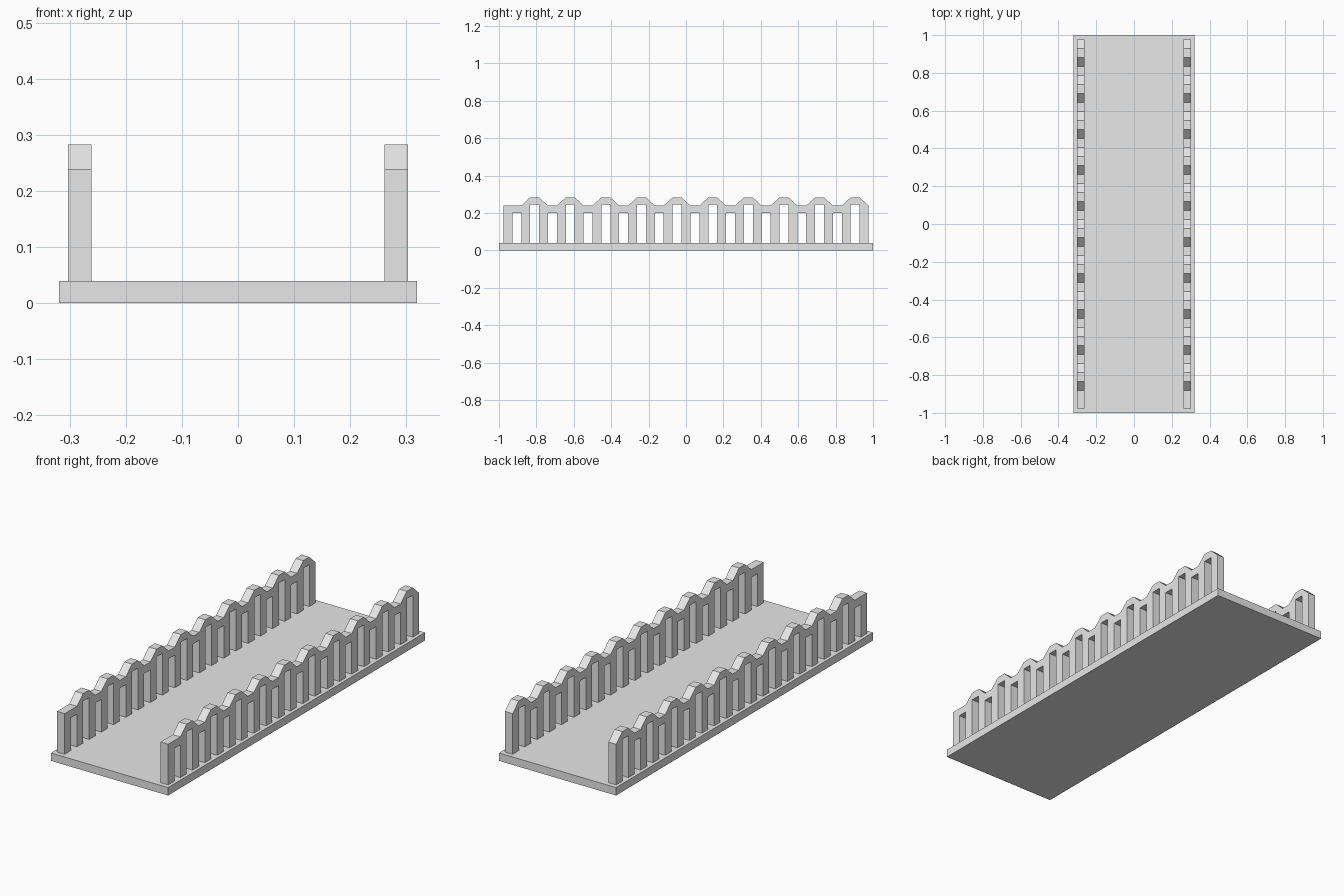
import bpy
import bmesh

cube = bpy.data.objects.get("Cube")
if cube:
    bpy.data.objects.remove(cube, do_unlink=True)

stone = bpy.data.materials.new("light_grey_stone")
stone.use_nodes = True
colour = (0.8, 0.8, 0.8, 1)
stone.diffuse_color = colour
stone.node_tree.nodes["Principled BSDF"].inputs["Base Color"].default_value = colour

DECK_HALF_X, DECK_TOP = 0.319, 0.039
RAIL_IN, RAIL_OUT = 0.261, 0.303
RAIL_HALF_Y = 0.976
SEGMENTS = 41                       # posts and openings alternate
STEP = 2 * RAIL_HALF_Y / SEGMENTS
LOW, HIGH = 0.239, 0.283            # heights of the wavy top
LOW_GAP, HIGH_GAP = 0.2, 0.245      # heights of the openings


def add_object(name, bm):
    bmesh.ops.recalc_face_normals(bm, faces=bm.faces)
    mesh = bpy.data.meshes.new(name)
    bm.to_mesh(mesh)
    bm.free()
    mesh.materials.append(stone)
    obj = bpy.data.objects.new(name, mesh)
    bpy.context.collection.objects.link(obj)
    return obj


def edge_y(i):
    return -RAIL_HALF_Y + i * STEP


# Deck slab
bm = bmesh.new()
bmesh.ops.create_cube(bm, size=1)
for v in bm.verts:
    v.co = (v.co.x * 2 * DECK_HALF_X, v.co.y * 2, (v.co.z + 0.5) * DECK_TOP)
add_object("deck", bm)


def add_railing(name, x_start, x_end):
    # Comb-shaped side outline: wavy top edge, then posts and openings below
    outline = [(edge_y(0), LOW)]
    for i in range(1, SEGMENTS + 1):
        outline.append((edge_y(i), HIGH if i % 4 in (3, 0) else LOW))
    for i in reversed(range(SEGMENTS)):
        if i % 2 == 0:
            outline += [(edge_y(i + 1), DECK_TOP), (edge_y(i), DECK_TOP)]
        else:
            top = HIGH_GAP if i % 4 == 3 else LOW_GAP
            outline += [(edge_y(i + 1), top), (edge_y(i), top)]

    bm = bmesh.new()
    face = bm.faces.new([bm.verts.new((x_start, y, z)) for y, z in outline])
    result = bmesh.ops.extrude_face_region(bm, geom=[face], use_keep_orig=True)
    moved = [g for g in result["geom"] if isinstance(g, bmesh.types.BMVert)]
    bmesh.ops.translate(bm, verts=moved, vec=(x_end - x_start, 0, 0))
    add_object(name, bm)


# Railings along both long sides
add_railing("left_railing", RAIL_IN, RAIL_OUT)
add_railing("right_railing", -RAIL_OUT, -RAIL_IN)
